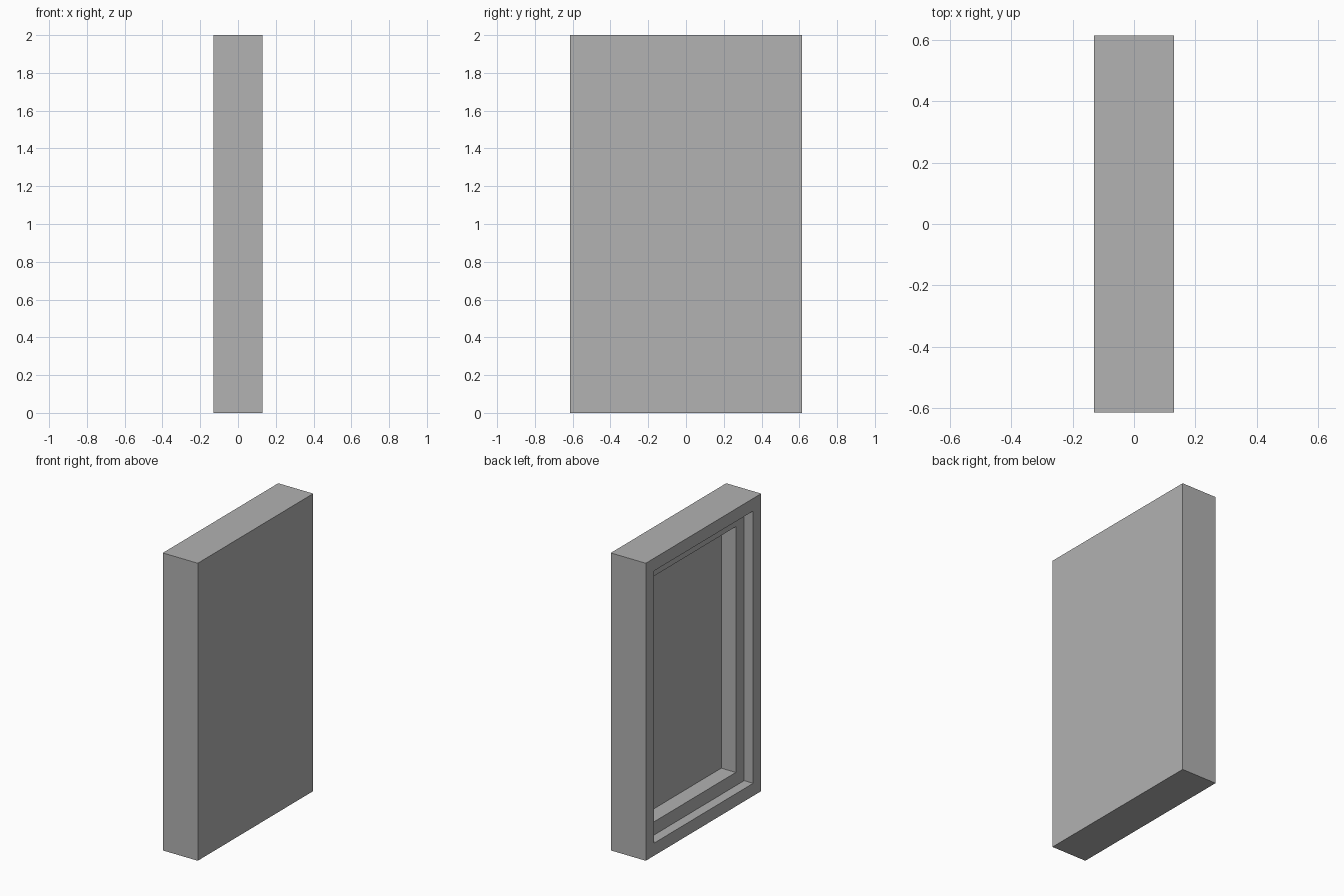
import bpy
import bmesh

cube = bpy.data.objects.get("Cube")
if cube:
    bpy.data.objects.remove(cube, do_unlink=True)

DEPTH, WIDTH, HEIGHT = 0.26, 1.226, 2.0

# Single flat grey
grey = bpy.data.materials.new("grey")
grey.use_nodes = True
colour = (0.445, 0.445, 0.445, 1)
grey.diffuse_color = colour
grey.node_tree.nodes["Principled BSDF"].inputs["Base Color"].default_value = colour

# Solid block standing on the ground
bm = bmesh.new()
bmesh.ops.create_cube(bm, size=1)
for v in bm.verts:
    v.co.x *= DEPTH
    v.co.y *= WIDTH
    v.co.z = (v.co.z + 0.5) * HEIGHT

# Two-step rectangular recess in the -x side: (border width, step depth)
bm.normal_update()
face = min(bm.faces, key=lambda f: f.calc_center_median().x)
for border, depth in ((0.085, 0.067), (0.089, 0.108)):
    bmesh.ops.inset_region(bm, faces=[face], thickness=border, use_even_offset=True)
    walls = bmesh.ops.extrude_discrete_faces(bm, faces=[face])
    face = walls["faces"][0]
    bmesh.ops.translate(bm, verts=face.verts, vec=(depth, 0, 0))

bmesh.ops.recalc_face_normals(bm, faces=bm.faces)
mesh = bpy.data.meshes.new("recessed_panel")
bm.to_mesh(mesh)
bm.free()
mesh.materials.append(grey)
panel = bpy.data.objects.new("recessed_panel", mesh)
bpy.context.collection.objects.link(panel)
